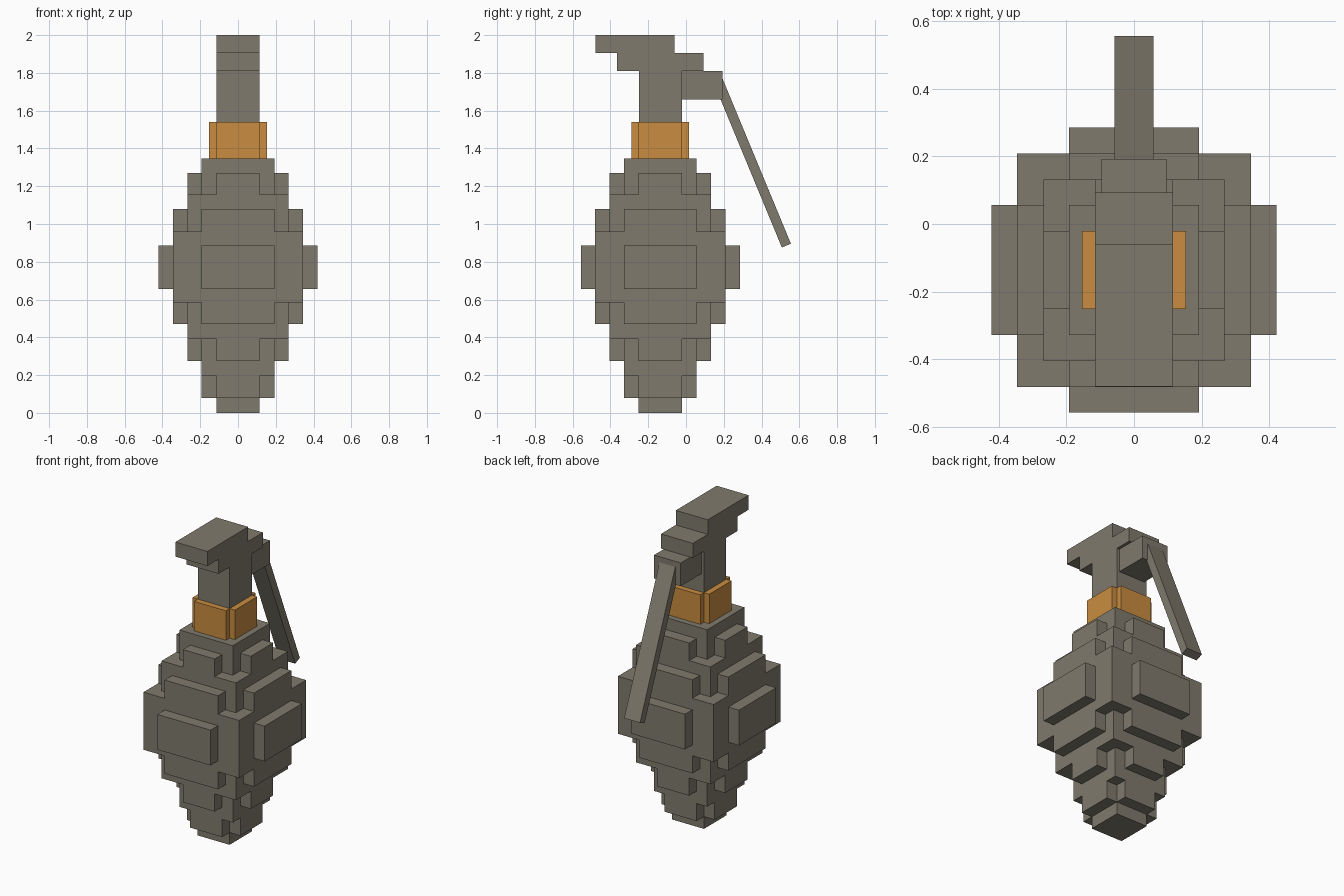
import bpy, bmesh
from math import radians
from mathutils import Matrix, Vector

cube = bpy.data.objects.get("Cube")
if cube:
    bpy.data.objects.remove(cube, do_unlink=True)

AXIS_Y = -0.136  # centre line of the body


def material(name, rgb):
    mat = bpy.data.materials.new(name)
    mat.use_nodes = True
    mat.diffuse_color = (*rgb, 1)
    mat.node_tree.nodes["Principled BSDF"].inputs["Base Color"].default_value = (*rgb, 1)
    return mat


GREY = material("warm grey", (0.216, 0.195, 0.153))
ORANGE = material("orange", (0.584, 0.262, 0.051))


def finish(bm, name, mat):
    bmesh.ops.recalc_face_normals(bm, faces=bm.faces)
    mesh = bpy.data.meshes.new(name)
    bm.to_mesh(mesh)
    bm.free()
    mesh.materials.append(mat)
    obj = bpy.data.objects.new(name, mesh)
    bpy.context.collection.objects.link(obj)
    return obj


def outline(core, reach, width):
    """Square of half size core with a pad on each side, half as wide as width."""
    if not reach:
        quarter = [(core, core)]
    elif core == width:
        quarter = [(reach, width), (core, core), (width, reach)]
    else:
        quarter = [(reach, width), (core, width), (core, core), (width, core), (width, reach)]
    points = []
    for _ in range(4):
        points += quarter
        quarter = [(-y, x) for x, y in quarter]
    return points


def layer(bm, bottom, top, core, reach=0, width=0):
    verts = [bm.verts.new((x, y + AXIS_Y, bottom)) for x, y in outline(core, reach, width)]
    face = bm.faces.new(verts)
    new = bmesh.ops.extrude_face_region(bm, geom=[face], use_keep_orig=True)["geom"]
    moved = [v for v in new if isinstance(v, bmesh.types.BMVert)]
    bmesh.ops.translate(bm, vec=(0, 0, top - bottom), verts=moved)


def box(name, half_x, y0, y1, z0, z1, mat=GREY):
    bm = bmesh.new()
    size = Matrix.Diagonal((2 * half_x, y1 - y0, z1 - z0, 1))
    centre = Matrix.Translation((0, (y0 + y1) / 2, (z0 + z1) / 2))
    bmesh.ops.create_cube(bm, size=1, matrix=centre @ size)
    return finish(bm, name, mat)


# Stepped body: top height of each layer, core half size, pad reach, pad half width
A, B, C, D, E = 0.115, 0.192, 0.268, 0.345, 0.421
LAYERS = [
    (0.08, A), (0.195, A, B, A), (0.275, B), (0.39, B, C, A), (0.47, C),
    (0.585, C, D, B), (0.655, D), (0.885, D, E, B), (0.96, D),
    (1.08, C, D, B), (1.155, C), (1.27, B, C, A), (1.348, B),
]
body = bmesh.new()
height = 0
for top, *shape in LAYERS:
    layer(body, height, top, *shape)
    height = top
finish(body, "body", GREY)

# Notched collar
collar = bmesh.new()
layer(collar, height, 1.54, A, 0.153, A)
finish(collar, "collar", ORANGE)

# Neck, stepped head and hinge block
box("neck", A, -0.25, -0.02, 1.54, 1.81)
box("head_lower", A, -0.365, 0.093, 1.81, 1.905)
box("head_upper", A, -0.48, -0.06, 1.905, 2.0)
box("hinge_block", 0.096, -0.02, 0.192, 1.658, 1.81)

# Slanted lever, hung from its upper outer corner
length = 0.955
lever = box("lever", 0.057, -0.052, 0, -length, 0)
lever.matrix_world = Matrix.Translation(Vector((0, 0.19, 1.778))) @ Matrix.Rotation(radians(22.5), 4, "X")
